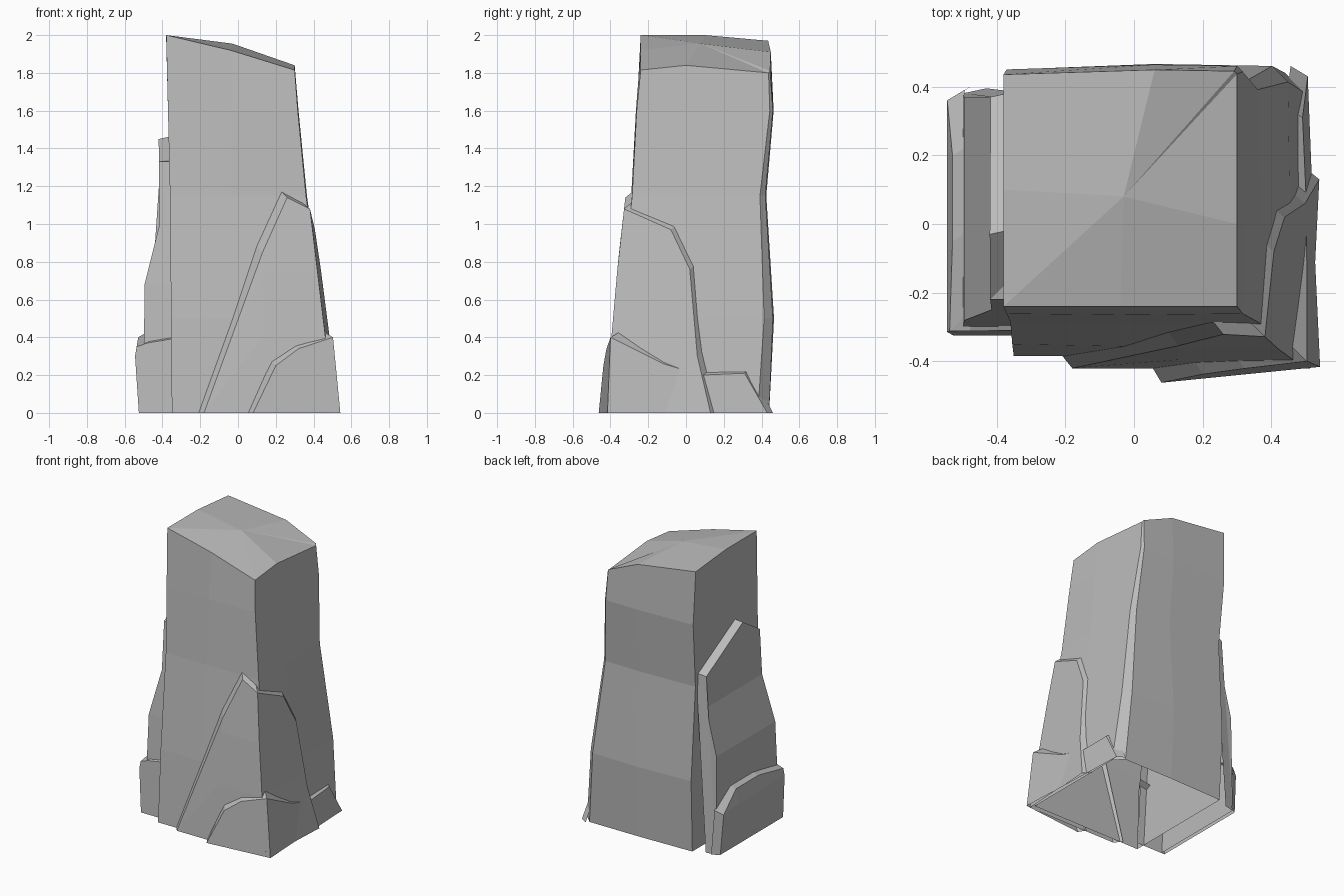
import bpy
import bmesh
from mathutils import Vector

cube = bpy.data.objects.get("Cube")
if cube:
    bpy.data.objects.remove(cube, do_unlink=True)

stone = bpy.data.materials.new("grey stone")
stone.use_nodes = True
STONE_COLOUR = (0.5, 0.5, 0.5, 1)
stone.diffuse_color = STONE_COLOUR
stone.node_tree.nodes["Principled BSDF"].inputs["Base Color"].default_value = STONE_COLOUR


def profile(table, z):
    """Straight-line interpolation through (height, value) pairs."""
    if z <= table[0][0]:
        return table[0][1]
    for (low, start), (high, end) in zip(table, table[1:]):
        if z <= high:
            return start + (end - start) * (z - low) / (high - low)
    return table[-1][1]


def finish(name, bm):
    """Merge doubles, turn faces outwards and make a flat-shaded object."""
    bmesh.ops.remove_doubles(bm, verts=bm.verts, dist=0.0005)
    bmesh.ops.recalc_face_normals(bm, faces=bm.faces)
    core = Vector((0, 0, 0.3))
    outward = sum(f.normal.dot(f.calc_center_median() - core) * f.calc_area()
                  for f in bm.faces)
    if outward < 0:
        bmesh.ops.reverse_faces(bm, faces=bm.faces)
    mesh = bpy.data.meshes.new(name)
    bm.to_mesh(mesh)
    bm.free()
    mesh.materials.append(stone)
    obj = bpy.data.objects.new(name, mesh)
    bpy.context.collection.objects.link(obj)
    return obj


def skin(bm, rows, closed=False):
    """Join neighbouring rows of points with faces, skipping collapsed corners."""
    verts = [[bm.verts.new(p) for p in row] for row in rows]
    for a, b in zip(verts, verts[1:]):
        count = len(a)
        for i in range(count if closed else count - 1):
            j = (i + 1) % count
            corners = []
            for v in (a[i], a[j], b[j], b[i]):
                if all((v.co - c.co).length > 0.001 for c in corners):
                    corners.append(v)
            if len(corners) > 2:
                bm.faces.new(corners)
    return verts


# Main pillar: a tapering shaft, open underneath, with a sloping crown
left = [(0, -0.35), (1.15, -0.36), (2, -0.38)]
right = [(0, 0.5), (0.45, 0.455), (1.15, 0.36), (1.55, 0.32), (1.83, 0.3)]
front = [(0, -0.385), (0.5, -0.35), (1.15, -0.285), (2, -0.24)]
back = [(0, 0.44), (0.5, 0.46), (1.15, 0.42), (1.6, 0.46), (2, 0.44)]


def ring(z, bulge):
    l, r, f, b = (profile(t, z) for t in (left, right, front, back))
    cut = 0.06 * (1 - z / 2.2)
    return [Vector(p) for p in (
        (l, f, z), (-0.04, f - bulge, z), (r, f, z),
        (r + bulge, 0, z), (r, b - cut, z), (r - cut, b, z),
        (0.06, b + bulge, z), (l, b - 0.01, z), (l, 0.1, z))]


rows = [ring(z, bulge) for z, bulge in
        ((0, 0), (0.5, 0.006), (1.15, 0.005), (1.6, 0.004))]
crown = ring(1.9, 0.004)
for point, z in zip(crown, (2, 1.92, 1.815, 1.84, 1.8, 1.81, 1.91, 1.97, 2)):
    point.z = z
    if point.x < -0.3:
        point.x = -0.38
    elif point.x > 0.2:
        point.x = min(point.x, 0.3)
    if point.y < -0.2:
        point.y = -0.24
rows.append(crown)
bm = bmesh.new()
top = skin(bm, rows, closed=True)[-1]
peak = bm.verts.new((-0.03, 0.08, 1.955))
for i, v in enumerate(top):
    bm.faces.new((v, top[(i + 1) % len(top)], peak))
finish("pillar", bm)


# Slabs: broken layers wrapped round a front corner, with a bevelled upper rim
def slab(name, sign, f, g, front_path, corner_z, side_path, levels,
         front_skew=0, side_skew=0, depth=0.05, lip=0.04):
    def on_front(x, z):
        return Vector((x, profile(f, z) + front_skew * x, z))

    def on_side(y, z):
        return Vector((profile(g, z) + side_skew * y, y, z))

    def on_corner(z):
        x = profile(g, z) + side_skew * profile(f, z)
        return on_front(x, z)

    path = [(on_front, (x,), z, Vector((-sign * lip, depth, 0)))
            for x, z in front_path]
    path.append((on_corner, (), corner_z, Vector((-sign * depth, depth, 0))))
    path += [(on_side, (y,), z, Vector((-sign * depth, lip, 0)))
             for y, z in side_path]

    rows = [[place(*u, min(z, level)) for place, u, z, _ in path]
            for level in levels + [3]]
    rim = []
    for point, (_, _, z, shift) in zip(rows[-1], path):
        rise = Vector((0, 0, lip if z > 0 else 0))
        rim.append(point + shift + rise)
    bm = bmesh.new()
    skin(bm, rows + [rim])
    return finish(name, bm)


slab("tall_left_corner_slab", 1,
     f=[(0, -0.42), (0.4, -0.395), (0.8, -0.36), (1.15, -0.32)],
     g=[(0, 0.533), (0.42, 0.48), (1.1, 0.395)],
     front_path=[(-0.18, 0), (0.13, 0.85), (0.26, 1.14)],
     corner_z=1.08,
     side_path=[(-0.08, 0.97), (0.02, 0.76), (0.06, 0.3), (0.13, 0)],
     levels=[0, 0.4, 0.75], side_skew=0.05)

slab("low_left_corner_slab", 1,
     f=[(0, -0.47), (0.4, -0.45)],
     g=[(0, 0.523), (0.4, 0.485)],
     front_path=[(0.08, 0), (0.2, 0.25), (0.32, 0.34)],
     corner_z=0.4,
     side_path=[(-0.12, 0.26), (0.08, 0.2), (0.31, 0.21), (0.43, 0)],
     levels=[0], front_skew=0.1, side_skew=-0.04, lip=0.03)

slab("tall_right_slab", -1,
     f=[(0, -0.32), (0.7, -0.28), (1.3, -0.22)],
     g=[(0, -0.5), (0.68, -0.495), (1, -0.415), (1.45, -0.42)],
     front_path=[(-0.3, 1.33)],
     corner_z=1.33,
     side_path=[(-0.03, 1.45), (0.37, 1.22), (0.38, 0)],
     levels=[0, 0.68, 1], depth=0.07, lip=0.015)

slab("low_right_slab", -1,
     f=[(0, -0.325), (0.4, -0.31)],
     g=[(0, -0.525), (0.3, -0.545), (0.42, -0.525)],
     front_path=[(-0.3, 0.4), (-0.48, 0.37)],
     corner_z=0.35,
     side_path=[(-0.05, 0.4), (0.2, 0.4), (0.36, 0.28), (0.37, 0)],
     levels=[0, 0.3], lip=0.03)
